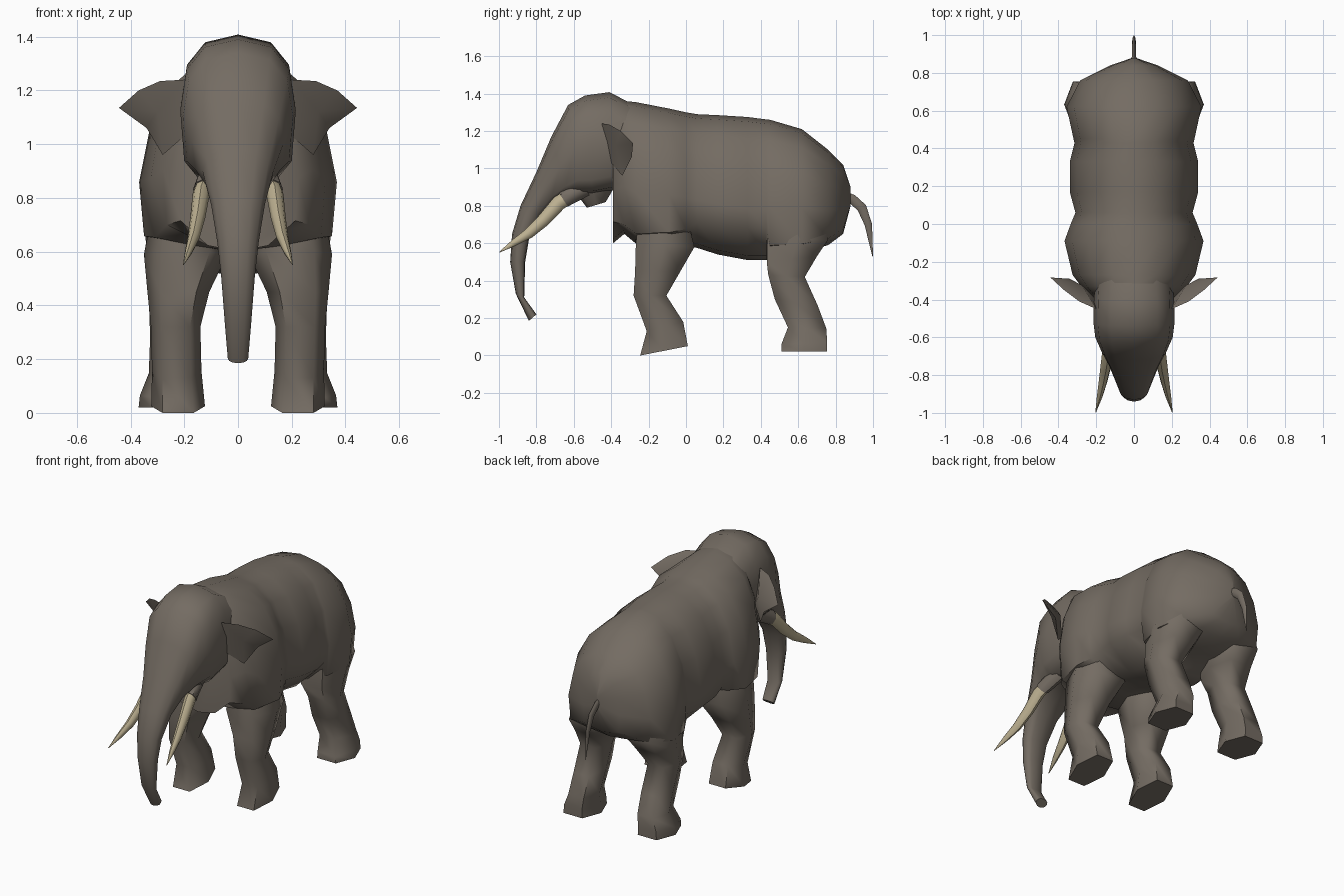
import bpy, bmesh, math
from mathutils import Vector

if "Cube" in bpy.data.objects:
    bpy.data.objects.remove(bpy.data.objects["Cube"])


def material(name, rgb):
    m = bpy.data.materials.new(name)
    m.diffuse_color = (*rgb, 1)
    m.use_nodes = True
    m.node_tree.nodes["Principled BSDF"].inputs["Base Color"].default_value = m.diffuse_color
    return m


HIDE = material("grey_brown_hide", (0.175, 0.150, 0.124))
IVORY = material("ivory", (0.50, 0.43, 0.28))


def finish(name, bm, mat, angle=45):
    bmesh.ops.recalc_face_normals(bm, faces=bm.faces)
    me = bpy.data.meshes.new(name)
    bm.to_mesh(me)
    bm.free()
    me.materials.append(mat)
    ob = bpy.data.objects.new(name, me)
    bpy.context.collection.objects.link(ob)
    bpy.ops.object.select_all(action='DESELECT')
    ob.select_set(True)
    bpy.context.view_layer.objects.active = ob
    bpy.ops.object.shade_smooth_by_angle(angle=math.radians(angle))
    return ob


def loft(name, rings, mat, angle=45):
    """Skin a list of point rings and cap both ends."""
    bm = bmesh.new()
    vs = [[bm.verts.new(p) for p in r] for r in rings]
    n = len(vs[0])
    for a, b in zip(vs, vs[1:]):
        for i in range(n):
            j = (i + 1) % n
            bm.faces.new((a[i], a[j], b[j], b[i]))
    bm.faces.new(vs[0])
    bm.faces.new(vs[-1])
    return finish(name, bm, mat, angle)


def power(v, p):
    return math.copysign(abs(v) ** p, v) if abs(v) > 1e-6 else 0


def ring(front, rear, w, cx=0.0, n=8, pf=0.9, pr=None):
    """Rounded ring spanning two (y, z) points, half width w around x = cx.
    pf and pr set how boxy the front and rear halves are."""
    f, r = Vector(front), Vector(rear)
    mid, half = (f + r) / 2, (f - r) / 2
    pts = []
    for i in range(n):
        a = 2 * math.pi * i / n
        c, s = math.cos(a), math.sin(a)
        p = pf if c >= 0 or pr is None else pr
        q = mid + half * power(c, p)
        pts.append((cx + w * power(s, p), q.x, q.y))
    return pts


def hexagon(front, rear, w, cx):
    """Six-sided leg ring with flat front and rear."""
    f, r = Vector(front), Vector(rear)
    m = (f + r) / 2
    pts = [(.58, f), (1, m), (.58, r), (-.58, r), (-1, m), (-.58, f)]
    return [(cx + u * w, q.x, q.y) for u, q in pts]


def tube(name, path, mat, side=1, flat=1.0):
    """Tapered tube along (x, y, z, radius) points."""
    rings = []
    for i, (x, y, z, r) in enumerate(path):
        a, b = path[max(i - 1, 0)], path[min(i + 1, len(path) - 1)]
        t = Vector((b[1] - a[1], b[2] - a[2])).normalized()
        k = Vector((-t.y, t.x)) * r
        c = Vector((y, z))
        rings.append(ring(c + k, c - k, r * flat, side * x, 8, 1))
    return loft(name, rings, mat)


# Torso: stations of y, top, bottom, half width, flank depth (fraction)
STATIONS = [
    (-.39, 1.37, .60, .225, .85), (-.33, 1.36, .65, .28, .93), (-.27, 1.355, .60, .325, .93),
    (-.09, 1.32, .60, .368, .92), (.0, 1.30, .59, .335, .88), (.06, 1.29, .575, .31, .81),
    (.17, 1.285, .54, .34, .785), (.33, 1.275, .51, .34, .775),
    (.43, 1.262, .51, .315, .775), (.45, 1.26, .53, .32, .92), (.62, 1.21, .55, .357, .93),
    (.76, 1.10, .59, .285, .93), (.84, 1.02, .65, .125, .93), (.88, .90, .80, .008, .9)]
body = []
for y, top, bot, w, deep in STATIONS:
    profile = [(0, 0), (.35, .032), (.67, .15), (.89, .36), (1, .64),
               (.95, deep), (.5, .97), (0, 1)]
    half = [(u * w, y, top + (bot - top) * v) for u, v in profile]
    body.append(half + [(-x, yy, z) for x, yy, z in half[-2:0:-1]])
loft("torso", body, HIDE, 58)

# Head running down into the trunk: front, rear, half width, front and rear boxiness
HEAD = [
    ((-.20, 1.30), (-.30, .90), .20, .8, .8), ((-.41, 1.408), (-.40, .88), .213, .8, .5),
    ((-.54, 1.39), (-.50, .86), .215, .8, .5), ((-.63, 1.34), (-.57, .86), .205, .8, .55),
    ((-.72, 1.17), (-.63, .85), .172, .85, .6), ((-.80, .98), (-.70, .82), .132, .95, .65),
    ((-.885, .80), (-.77, .75), .100, 1, .7), ((-.93, .65), (-.84, .62), .077, 1, .7),
    ((-.94, .50), (-.86, .50), .062, 1, .7), ((-.91, .33), (-.865, .31), .048, 1, .7),
    ((-.84, .185), (-.80, .22), .038, 1, .8)]
loft("head_and_trunk", [ring(f, r, w, 0, 12, a, b) for f, r, w, a, b in HEAD], HIDE, 55)

# Lower jaw
loft("jaw", [ring(f, r, w) for f, r, w in [
    ((-.62, .95), (-.37, .95), .11), ((-.59, .87), (-.40, .87), .08),
    ((-.53, .79), (-.43, .82), .04)]], HIDE)

# Leg rings: front point, rear point, half width, centre x
FRONT_LEG = [
    ((-.24, .85), (-.02, .85), .10, .20), ((-.268, .60), (.045, .58), .155, .195),
    ((-.272, .45), (-.03, .45), .115, .222), ((-.28, .32), (-.105, .32), .092, .232),
    ((-.21, .13), (-.015, .18), .092, .228), ((-.245, .0), (.01, .05), .1, .223)]
HIND_LEG = [
    ((.47, .85), (.70, .85), .10, .19), ((.435, .62), (.76, .62), .15, .195),
    ((.432, .50), (.70, .53), .125, .21), ((.44, .43), (.635, .42), .097, .235),
    ((.475, .30), (.705, .265), .092, .235), ((.545, .15), (.75, .145), .092, .24),
    ((.51, .06), (.755, .07), .107, .258), ((.51, .02), (.755, .02), .112, .258)]
EAR = [(.20, -.45, 1.24), (.29, -.41, 1.235), (.37, -.35, 1.20), (.443, -.283, 1.135),
       (.34, -.29, 1.06), (.28, -.34, .96), (.20, -.40, 1.03)]
TUSK = [(.120, -.61, .86, .040), (.137, -.68, .815, .040), (.150, -.76, .725, .035),
        (.165, -.84, .653, .028), (.183, -.92, .602, .018), (.203, -.998, .552, .002)]

for side, tag in ((1, "left"), (-1, "right")):
    # Legs
    for name, data in (("front_leg", FRONT_LEG), ("hind_leg", HIND_LEG)):
        loft(f"{name}_{tag}", [hexagon(f, r, w, side * cx) for f, r, w, cx in data], HIDE, 68)

    # Ear: thin flap with a raised back
    bm = bmesh.new()
    rim = [bm.verts.new((side * x, y, z)) for x, y, z in EAR]
    front = bm.verts.new((side * .30, -.375, 1.12))
    back = bm.verts.new((side * .275, -.325, 1.12))
    for i, v in enumerate(rim):
        nxt = rim[(i + 1) % len(rim)]
        bm.faces.new((v, nxt, front))
        bm.faces.new((nxt, v, back))
    finish(f"ear_{tag}", bm, HIDE, 30)

    # Tusk and its socket
    tube(f"tusk_{tag}", TUSK, IVORY, side, .8)
    tube(f"tusk_socket_{tag}", [(.10, -.54, .90, .05), (.12, -.62, .855, .046),
                                (.131, -.655, .832, .043)], HIDE, side, .85)

# Tail
tube("tail", [(0, .84, .85, .03), (0, .89, .835, .026), (0, .94, .79, .026),
              (0, .975, .70, .020), (0, .998, .53, .002)], HIDE, 1, .45)
